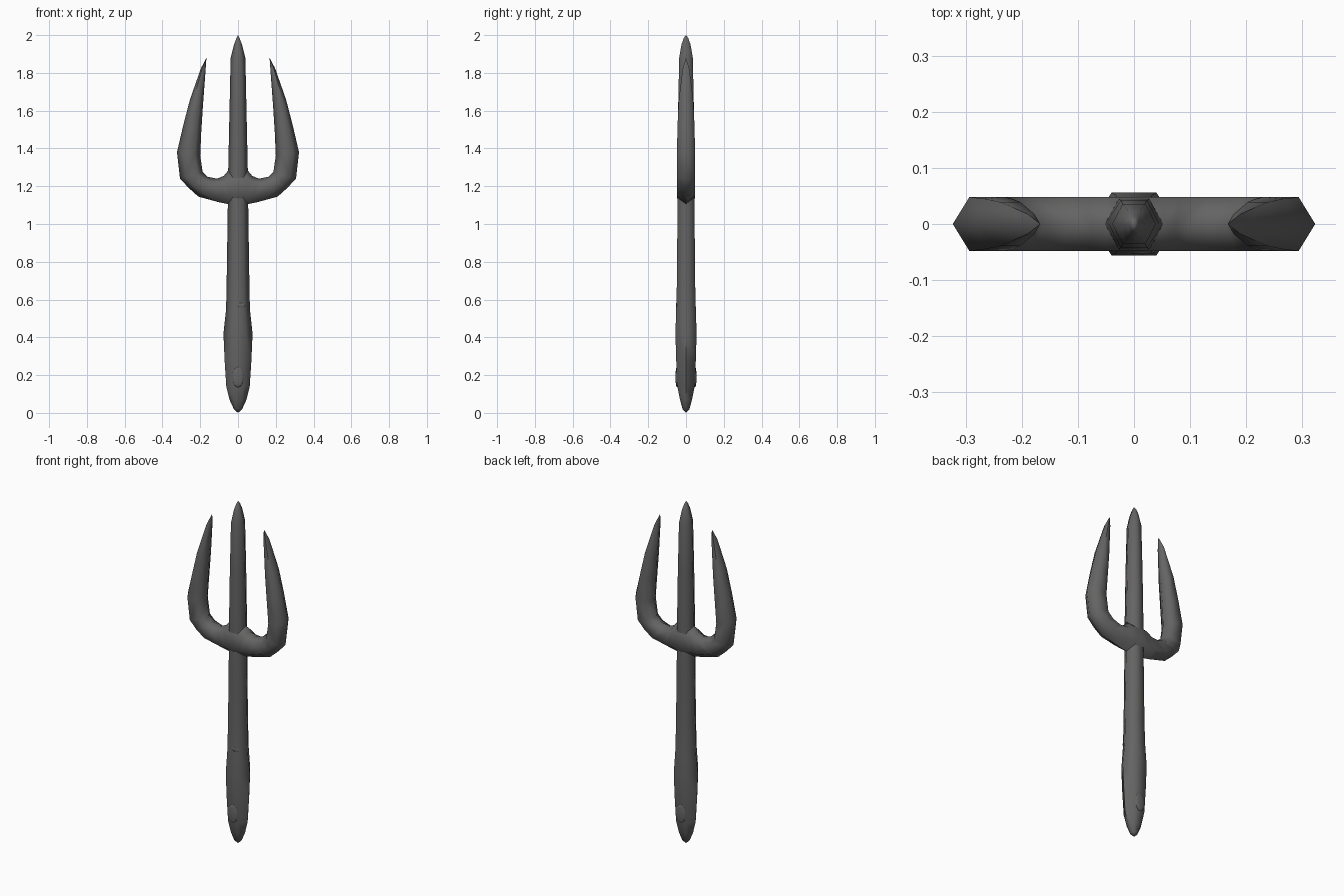
import bpy, bmesh, math
from mathutils import Vector

cube = bpy.data.objects.get("Cube")
if cube:
    bpy.data.objects.remove(cube, do_unlink=True)

iron = bpy.data.materials.new("dark_iron")
iron.use_nodes = True
iron.diffuse_color = (0.13, 0.127, 0.126, 1)
iron.node_tree.nodes["Principled BSDF"].inputs["Base Color"].default_value = iron.diffuse_color


def finish(obj, angle=65):
    obj.data.materials.clear()
    obj.data.materials.append(iron)
    bpy.ops.object.select_all(action="DESELECT")
    obj.select_set(True)
    bpy.context.view_layer.objects.active = obj
    bpy.ops.object.shade_smooth_by_angle(angle=math.radians(angle))


def hex_loft(name, sections, mirror=False):
    """Loft six-sided rings; each section is (outer xz, inner xz, half depth)."""
    bm = bmesh.new()
    rings = []
    for outer, inner, depth in sections:
        a, b = Vector((outer[0], 0, outer[1])), Vector((inner[0], 0, inner[1]))
        ring = []
        for t, side in ((0, 0), (.24, -1), (.76, -1), (1, 0), (.76, 1), (.24, 1)):
            p = a.lerp(b, t)
            p.y = side * depth
            ring.append(bm.verts.new(p))
        rings.append(ring)
    for r, s in zip(rings, rings[1:]):
        for i in range(6):
            j = (i + 1) % 6
            bm.faces.new((r[i], r[j], s[j], s[i]))
    bmesh.ops.remove_doubles(bm, verts=bm.verts, dist=0.0005)
    bmesh.ops.recalc_face_normals(bm, faces=bm.faces)
    mesh = bpy.data.meshes.new(name)
    bm.to_mesh(mesh)
    bm.free()
    obj = bpy.data.objects.new(name, mesh)
    bpy.context.collection.objects.link(obj)
    finish(obj)
    if mirror:
        mod = obj.modifiers.new("mirror", "MIRROR")
        mod.use_clip = True
    return obj


# Handle, shaft and centre prong: height, half width, half depth
profile = [
    (0, 0, 0), (.02, .022, .018), (.07, .045, .032), (.14, .062, .046),
    (.28, .071, .052), (.42, .077, .056), (.55, .063, .052), (.7, .06, .048),
    (1.1, .054, .045), (1.28, .052, .045), (1.6, .045, .042),
    (1.88, .039, .036), (1.95, .021, .024), (1.985, .008, .012), (2, 0, 0),
]
hex_loft("shaft_and_centre_prong",
         [((w, z), (-w, z), d) for z, w, d in profile])

# Crossbar curving up into the side prongs
hex_loft("crossbar_and_side_prongs", [
    ((0, 1.09), (0, 1.29), .048),
    ((.05, 1.105), (.05, 1.285), .048),
    ((.1, 1.115), (.075, 1.255), .048),
    ((.21, 1.145), (.11, 1.24), .048),
    ((.26, 1.19), (.16, 1.25), .048),
    ((.307, 1.24), (.187, 1.275), .048),
    ((.323, 1.38), (.2, 1.36), .048),
    ((.288, 1.53), (.195, 1.48), .045),
    ((.254, 1.66), (.186, 1.62), .039),
    ((.196, 1.825), (.172, 1.81), .018),
    ((.167, 1.88), (.167, 1.88), 0),
], mirror=True)


# Shallow oval studs on the handle
def stud(name, location, scale):
    bpy.ops.mesh.primitive_uv_sphere_add(segments=16, ring_count=8, radius=1, location=location)
    obj = bpy.context.object
    obj.name = name
    obj.scale = scale
    bpy.ops.object.transform_apply(location=False, rotation=False, scale=True)
    finish(obj)


for side, y in (("front", -.048), ("back", .048)):
    stud(side + "_grip_stud", (0, y, .19), (.03, .008, .055))
stud("small_front_rivet", (.015, -.05, .57), (.024, .004, .012))
